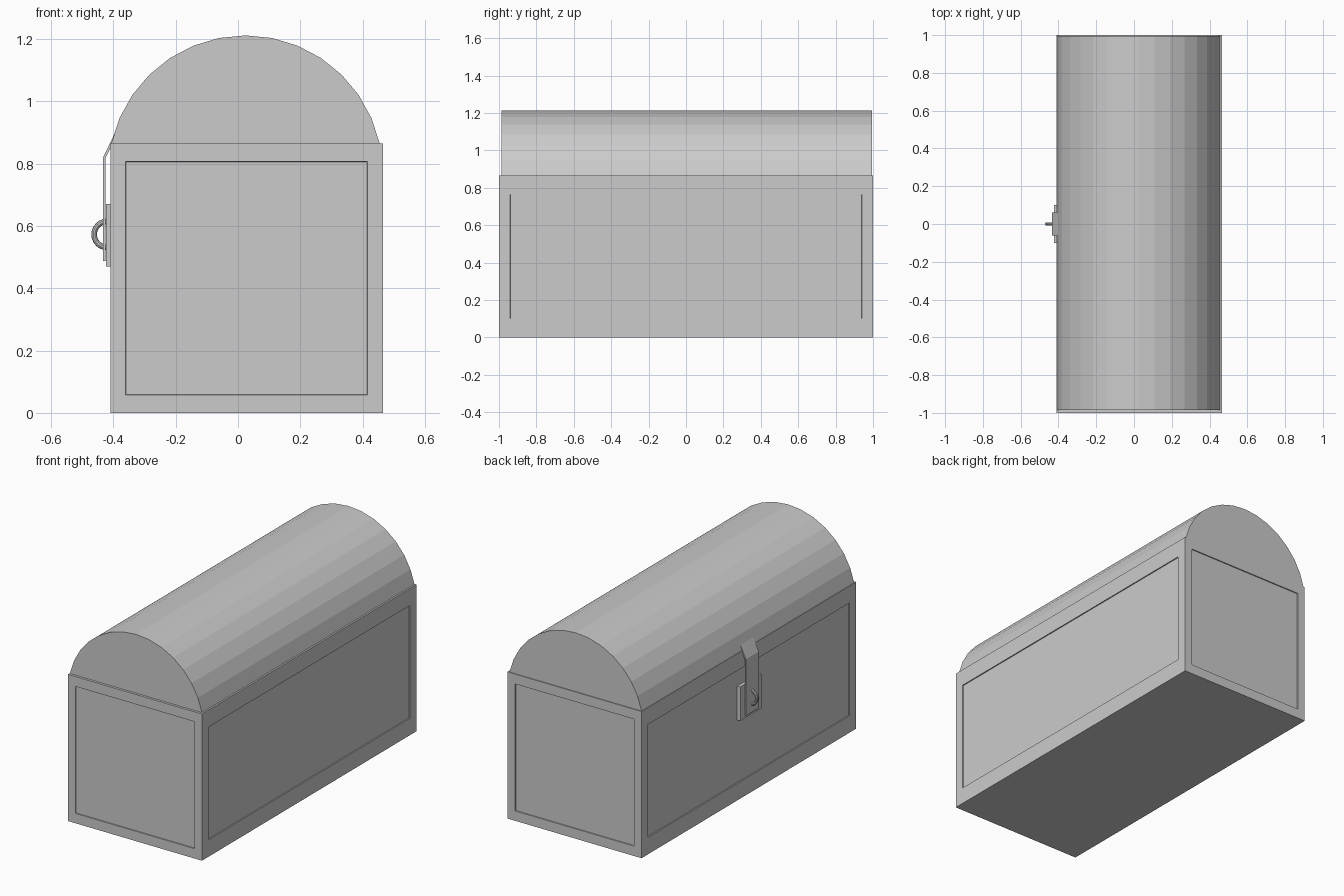
import bpy, bmesh, math

if "Cube" in bpy.data.objects:
    bpy.data.objects.remove(bpy.data.objects["Cube"])

X0, X1, H = -0.41, 0.465, 0.865


def finish(bm, name):
    bmesh.ops.recalc_face_normals(bm, faces=bm.faces)
    me = bpy.data.meshes.new(name)
    bm.to_mesh(me)
    bm.free()
    ob = bpy.data.objects.new(name, me)
    bpy.context.collection.objects.link(ob)
    return ob


def box(bm, lo, hi):
    verts = bmesh.ops.create_cube(bm, size=1)["verts"]
    for v in verts:
        for i in range(3):
            v.co[i] = lo[i] if v.co[i] < 0 else hi[i]


def prism(name, profile, y0, y1):
    """Extrude an x-z profile along y."""
    bm = bmesh.new()
    face = bm.faces.new([bm.verts.new((x, y0, z)) for x, z in profile])
    ext = bmesh.ops.extrude_face_region(bm, geom=[face], use_keep_orig=True)
    for v in [g for g in ext["geom"] if isinstance(g, bmesh.types.BMVert)]:
        v.co.y = y1
    return finish(bm, name)


# Chest body with a shallow recessed panel on each of its four sides
bm = bmesh.new()
box(bm, (X0, -1, 0), (X1, 1, H))
bm.normal_update()
sides = [f for f in bm.faces if abs(f.normal.z) < 0.5]
bmesh.ops.inset_individual(bm, faces=sides, thickness=0.07, depth=0)
for f in sides:
    long_side = abs(f.normal.x) > 0.5
    margin = 0.1 if long_side else 0.058
    for v in f.verts:
        v.co.z = margin if v.co.z < H / 2 else H - margin
        if long_side:
            v.co.y = math.copysign(0.94, v.co.y)
bmesh.ops.inset_individual(bm, faces=sides, thickness=0.001, depth=-0.006)
finish(bm, "chest_body")

# Barrel lid: faceted arc closed by a flat underside
CX, CZ, R, SEG = 0.024, 0.771, 0.441, 14
half = math.acos((H - CZ) / R)
arc = []
for i in range(SEG + 1):
    a = -half + 2 * half * i / SEG
    arc.append((CX + R * math.sin(a), CZ + R * math.cos(a)))
prism("lid", arc, -0.986, 0.995)

# Lock plate on the left side
bm = bmesh.new()
box(bm, (-0.424, -0.1, 0.47), (X0 + 0.008, 0.1, 0.67))
finish(bm, "lock_plate")

# Bent hasp strap hanging from the lid over the plate
prism("hasp_strap", [(-0.366, 0.955), (-0.376, 0.94), (-0.433, 0.82), (-0.433, 0.487),
                     (-0.426, 0.487), (-0.426, 0.818), (-0.400, 0.87)], -0.06, 0.06)

# Staple ring through the hasp
bpy.ops.mesh.primitive_torus_add(location=(-0.42, 0, 0.573), rotation=(math.pi / 2, 0, 0),
                                 major_radius=0.042, minor_radius=0.009,
                                 major_segments=24, minor_segments=10)
ring = bpy.context.object
ring.name = "staple_ring"
bpy.ops.object.shade_smooth_by_angle()
